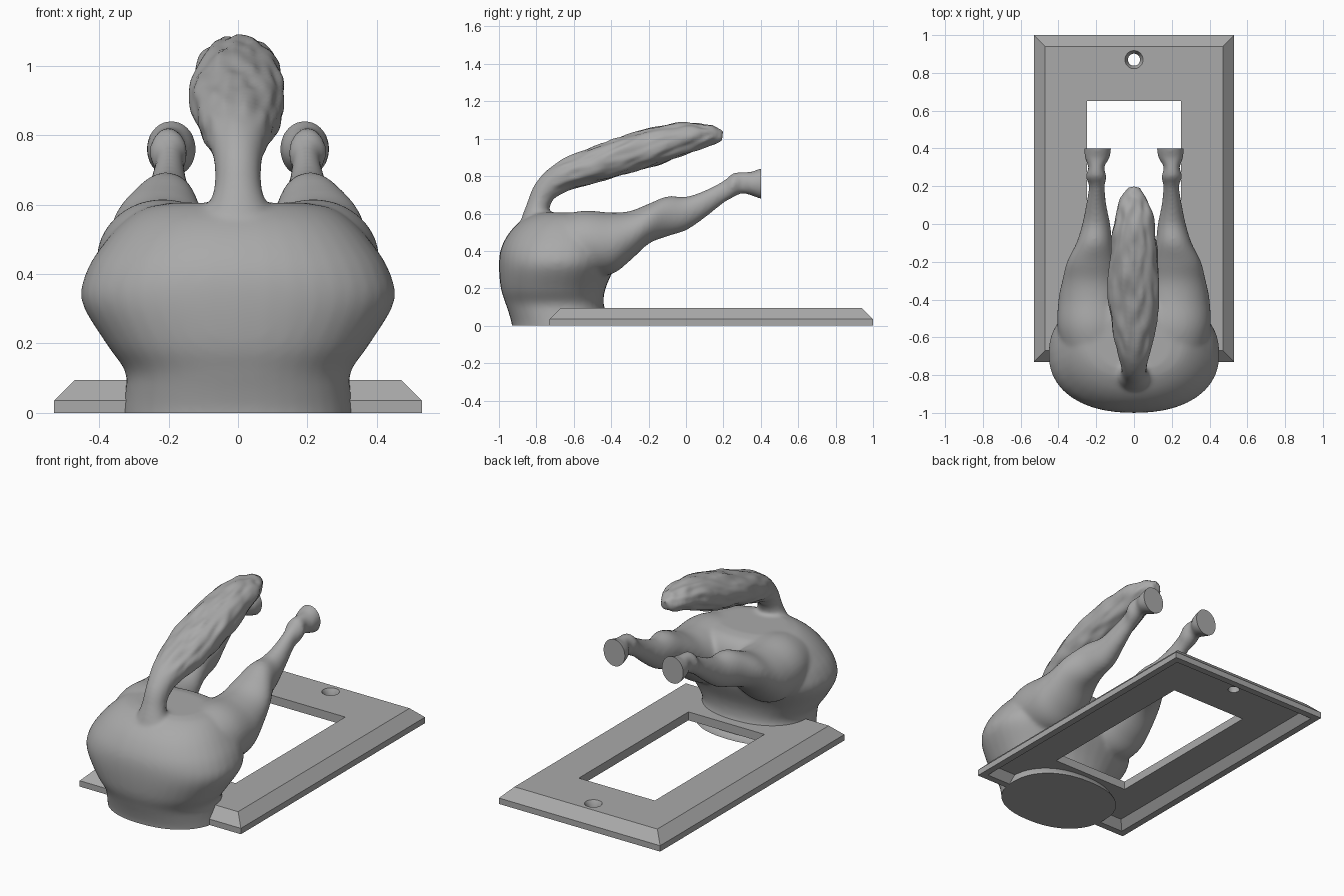
import bpy, bmesh, math
from mathutils import Vector, noise

cube = bpy.data.objects.get("Cube")
if cube:
    bpy.data.objects.remove(cube)

grey = bpy.data.materials.new("plain_grey")
grey.use_nodes = True
COLOUR = (0.4, 0.4, 0.4, 1)
grey.diffuse_color = COLOUR
grey.node_tree.nodes["Principled BSDF"].inputs["Base Color"].default_value = COLOUR


def make_object(name, bm):
    bmesh.ops.recalc_face_normals(bm, faces=bm.faces)
    mesh = bpy.data.meshes.new(name)
    bm.to_mesh(mesh)
    bm.free()
    obj = bpy.data.objects.new(name, mesh)
    bpy.context.collection.objects.link(obj)
    mesh.materials.append(grey)
    return obj


def bake(obj):
    """Apply the modifiers and return the result as a bmesh."""
    bpy.context.view_layer.update()
    bm = bmesh.new()
    bm.from_object(obj, bpy.context.evaluated_depsgraph_get())
    obj.modifiers.clear()
    return bm


def smooth_stations(stations, steps=5):
    """Catmull-Rom interpolation through the stations."""
    pts = [Vector(s) for s in stations]
    pts = [2 * pts[0] - pts[1]] + pts + [2 * pts[-1] - pts[-2]]
    out = []
    for a, b, c, d in zip(pts, pts[1:], pts[2:], pts[3:]):
        for i in range(steps):
            t = i / steps
            out.append(0.5 * (2 * b + (c - a) * t + (2 * a - 5 * b + 4 * c - d) * t ** 2
                              + (3 * b - a - 3 * c + d) * t ** 3))
    return out + [pts[-2]]


def skin(bm, rings, closed=False):
    rows = [[bm.verts.new(p) for p in ring] for ring in rings]
    pairs = list(zip(rows, rows[1:])) + ([(rows[-1], rows[0])] if closed else [])
    for low, high in pairs:
        for i in range(len(low)):
            j = (i + 1) % len(low)
            bm.faces.new((low[i], low[j], high[j], high[i]))
    if not closed:
        bm.faces.new(rows[0][::-1])
        bm.faces.new(rows[-1])


def loft(bm, stations, normal=None, power=2.0, sides=40):
    """Oval sections: x, y, z, half width, half depth along the normal."""
    pts = smooth_stations(stations)
    rings = []
    for i, p in enumerate(pts):
        up = normal
        if up is None:
            d = pts[min(i + 1, len(pts) - 1)] - pts[max(i - 1, 0)]
            up = Vector((0, -d[2], d[1])).normalized()
        ring = []
        for k in range(sides):
            a = math.tau * k / sides
            c, s = math.cos(a), math.sin(a)
            u = math.copysign(abs(c) ** (2 / power), c) * p[3]
            v = math.copysign(abs(s) ** (2 / power), s) * p[4]
            ring.append(Vector((p[0] + u, p[1], p[2])) + up * v)
        rings.append(ring)
    skin(bm, rings)


# Hindquarters: an upright body, two legs and a tail, fused into one skin
bm = bmesh.new()
body = [  # height, front, back, half width
    (-0.06, -0.93, -0.38, 0.335), (0.0, -0.93, -0.38, 0.335), (0.06, -0.945, -0.42, 0.325),
    (0.12, -0.965, -0.44, 0.325), (0.2, -0.99, -0.43, 0.38), (0.32, -1.0, -0.38, 0.45),
    (0.41, -0.99, -0.36, 0.435), (0.49, -0.95, -0.36, 0.385), (0.55, -0.895, -0.38, 0.33),
    (0.59, -0.83, -0.42, 0.27), (0.605, -0.78, -0.48, 0.2)]
loft(bm, [(0, (f + b) / 2, z, w, (b - f) / 2) for z, f, b, w in body],
     Vector((0, 1, 0)), power=2.25)

leg = [
    (0.2, -0.72, 0.41, 0.17, 0.17), (0.215, -0.55, 0.44, 0.19, 0.175),
    (0.22, -0.4, 0.44, 0.18, 0.165), (0.225, -0.3, 0.48, 0.155, 0.133),
    (0.225, -0.2, 0.545, 0.13, 0.107), (0.21, -0.1, 0.585, 0.095, 0.107),
    (0.2, 0, 0.6, 0.074, 0.09), (0.2, 0.1, 0.65, 0.054, 0.073),
    (0.197, 0.2, 0.715, 0.042, 0.06), (0.2, 0.25, 0.75, 0.056, 0.065),
    (0.2, 0.3, 0.765, 0.042, 0.058), (0.195, 0.35, 0.76, 0.066, 0.064),
    (0.192, 0.4, 0.76, 0.071, 0.082), (0.192, 0.46, 0.76, 0.073, 0.086)]
for side in (1, -1):
    loft(bm, [(side * s[0], *s[1:]) for s in leg], Vector((0, 0, 1)))

tail = [
    (0, -0.8, 0.5, 0.13, 0.1), (0, -0.8, 0.57, 0.1, 0.08), (0, -0.79, 0.64, 0.07, 0.062),
    (0, -0.755, 0.72, 0.068, 0.065), (0, -0.68, 0.785, 0.088, 0.077),
    (0, -0.58, 0.83, 0.112, 0.087), (0, -0.4, 0.89, 0.137, 0.097), (0, -0.2, 0.95, 0.133, 0.103),
    (0, -0.02, 1.0, 0.11, 0.087), (0, 0.1, 1.015, 0.085, 0.063), (0, 0.16, 1.015, 0.06, 0.045),
    (0, 0.195, 1.01, 0.03, 0.025)]
loft(bm, tail)
hind = make_object("hindquarters", bm)
fuse = hind.modifiers.new("fuse", "REMESH")
fuse.mode = "VOXEL"
fuse.voxel_size = 0.011
relax = hind.modifiers.new("relax", "SMOOTH")
relax.factor = 0.5
relax.iterations = 12
bm = bake(hind)

# Wavy hair strands on the tail
bm.normal_update()
for v in bm.verts:
    x, y, z = v.co
    above = z - (0.69 + 0.25 * (y + 0.6))
    if above > 0 and y > -0.76:
        fade = min(1, above / 0.05, (y + 0.76) / 0.15)
        strand = noise.noise(Vector((x * 26, y * 9, z * 26 - y * 8)))
        v.co += v.normal * 0.011 * fade * strand

# Flat cuts under the base and across the hooves
for point, direction in (((0, 0, 0), (0, 0, -1)), ((0, 0.4, 0), (0, 1, 0))):
    cut = bmesh.ops.bisect_plane(bm, geom=bm.verts[:] + bm.edges[:] + bm.faces[:],
                                 plane_co=point, plane_no=direction, clear_outer=True)
    edges = [e for e in cut["geom_cut"] if isinstance(e, bmesh.types.BMEdge)]
    bmesh.ops.holes_fill(bm, edges=edges, sides=0)
bmesh.ops.recalc_face_normals(bm, faces=bm.faces)
bm.to_mesh(hind.data)
bm.free()

# Wall plate: rectangular rings from the window, over the rim, and back underneath
MID = 0.135


def rectangle(half_x, half_y, z):
    return [(sx * half_x, MID + sy * half_y, z)
            for sx, sy in ((-1, -1), (1, -1), (1, 1), (-1, 1))]


bm = bmesh.new()
skin(bm, [rectangle(*r) for r in (
    (0.25, 0.515, 0.095), (0.47, 0.805, 0.095), (0.53, 0.865, 0.035), (0.53, 0.865, 0),
    (0.49, 0.825, 0), (0.45, 0.785, 0.045), (0.25, 0.515, 0.045))], closed=True)
plate = make_object("wall_plate", bm)

# Countersunk screw hole
bm = bmesh.new()
profile = ((0.032, 0.0), (0.032, 0.065), (0.048, 0.095), (0.048, 0.13))
skin(bm, [[(r * math.cos(math.tau * k / 32), 0.87 + r * math.sin(math.tau * k / 32), z)
           for k in range(32)] for r, z in profile])
cutter = make_object("screw_hole_cutter", bm)
cutter.hide_render = True
drill = plate.modifiers.new("drill", "BOOLEAN")
drill.operation = "DIFFERENCE"
drill.object = cutter
bm = bake(plate)
bm.to_mesh(plate.data)
bm.free()
bpy.data.objects.remove(cutter)

# Smooth shading with crisp cut edges
for obj in (hind, plate):
    bpy.ops.object.select_all(action="DESELECT")
    obj.select_set(True)
    bpy.context.view_layer.objects.active = obj
    bpy.ops.object.shade_smooth_by_angle(angle=math.radians(35))
